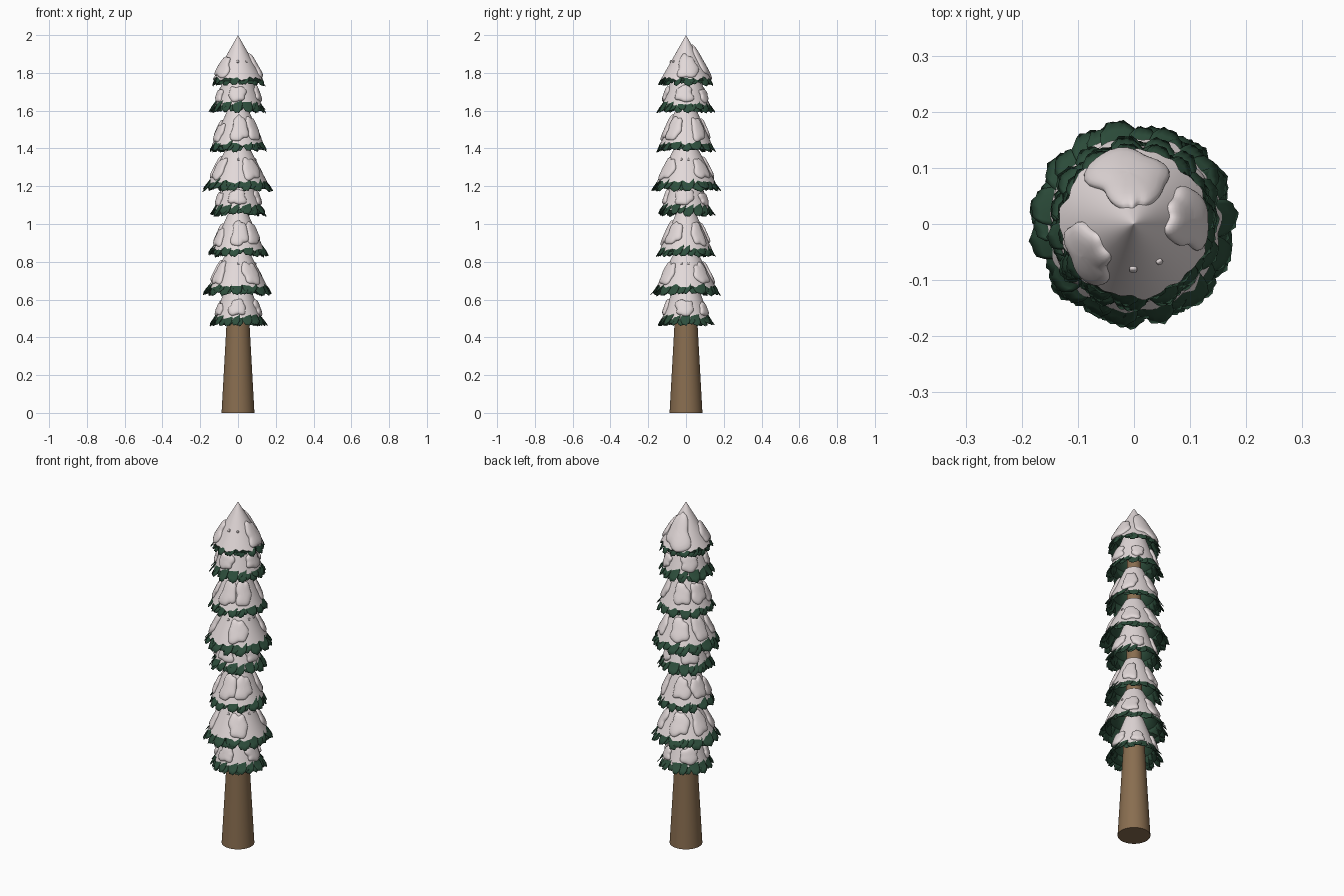
import bpy, math, random

if "Cube" in bpy.data.objects:
    bpy.data.objects.remove(bpy.data.objects["Cube"])
random.seed(7)


def mat(name, col):
    m = bpy.data.materials.new(name)
    m.diffuse_color = (*col, 1)
    m.use_nodes = True
    m.node_tree.nodes["Principled BSDF"].inputs["Base Color"].default_value = m.diffuse_color
    return m


SNOW = mat("snow white", (0.76, 0.69, 0.69))
GREEN = mat("dark pine green", (0.027, 0.078, 0.046))
BARK = mat("bark brown", (0.25, 0.155, 0.08))


def polar(a, r, z):
    return (r * math.cos(a), r * math.sin(a), z)


class Part:
    """Collects grids of points into one mesh object."""
    def __init__(self, name, material):
        self.name, self.material, self.v, self.f = name, material, [], []

    def grid(self, rows, closed=False):
        base, n = len(self.v), len(rows[0])
        for row in rows:
            self.v += row
        for i in range(len(rows) - 1):
            for j in range(n if closed else n - 1):
                k = (j + 1) % n
                self.f.append((base + i * n + j, base + i * n + k,
                               base + (i + 1) * n + k, base + (i + 1) * n + j))

    def cap(self, start, n):
        self.f.append(tuple(range(start + n - 1, start - 1, -1)))

    def build(self, angle=40, thick=0):
        me = bpy.data.meshes.new(self.name)
        me.from_pydata(self.v, [], self.f)
        me.validate()
        me.materials.append(self.material)
        ob = bpy.data.objects.new(self.name, me)
        bpy.context.collection.objects.link(ob)
        if thick:
            mod = ob.modifiers.new("thickness", 'SOLIDIFY')
            mod.thickness = thick
            mod.offset = 0
        bpy.ops.object.select_all(action='DESELECT')
        ob.select_set(True)
        bpy.context.view_layer.objects.active = ob
        bpy.ops.object.shade_smooth_by_angle(angle=math.radians(angle))
        return ob


# Trunk: tapered, continuing inside the hollow tiers
trunk = Part("trunk", BARK)
N = 40
trunk.grid([[polar(math.tau * j / N, r, z) for j in range(N)]
            for r, z in ((0.087, 0), (0.061, 0.47), (0.042, 0.85), (0.036, 1.8))], True)
trunk.cap(0, N)
trunk.build()

# Tier kinds: snow edge radius, slope, tip radius, tip drop below snow edge,
# clumps as (angle, height above edge, half width, half height)
KINDS = {
    "small": (0.126, 0.36, 0.155, 0.042, [
        (268, .06, .045, .042), (355, .06, .05, .042), (135, .06, .05, .045),
        (205, .05, .03, .035), (60, .05, .035, .035)]),
    "medium": (0.137, 0.45, 0.16, 0.042, [
        (275, .085, .042, .07), (205, .06, .04, .05), (322, .085, .045, .06),
        (38, .08, .04, .06), (112, .08, .045, .055), (165, .08, .045, .055)]),
    "large": (0.155, 0.52, 0.187, 0.05, [
        (305, .07, .05, .06), (215, .07, .04, .06), (42, .07, .045, .055),
        (108, .075, .05, .06), (163, .08, .045, .06),
        (272, .12, .006, .006), (8, .12, .006, .006), (345, .12, .006, .006)]),
    "top": (0.131, 0.57, 0.146, 0.04, [
        (95, .09, .062, .095), (5, .065, .055, .06), (212, .06, .055, .055),
        (269, .09, .007, .007), (304, .09, .006, .006)]),
}
TIERS = [("small", 0.455), ("large", 0.62), ("medium", 0.825), ("small", 1.04),
         ("large", 1.172), ("medium", 1.38), ("small", 1.587), ("top", 1.73)]


def skirt(part, zs, rs, slope, zt, rt, n, phase):
    """Ring of overlapping, slightly twisted needle flaps."""
    for i in range(n):
        a0 = math.tau * (i + phase + random.uniform(-.2, .2)) / n
        half = math.pi / n * random.uniform(1.0, 1.3)
        tip = zt + random.uniform(0, 0.014)
        out = rt - random.uniform(0, 0.012)
        zb = zs + 0.035
        rb = rs - slope * 0.035 - 0.004
        skew = random.uniform(-.008, .008)
        rows = []
        for k in range(5):
            v = k / 4
            row = []
            for j in range(9):
                u = j / 4 - 1
                w = v * (1 - 0.32 * abs(u) ** 2.5 + 0.04 * math.sin(9 * u + i))
                r = rb + (out - rb) * (0.75 * w + 0.25 * w * w) + 0.005 * u * v
                row.append(polar(a0 + half * u * (1 - 0.2 * v * v), r,
                                 zb + (tip - zb) * w + skew * u * v))
            rows.append(row)
        part.grid(rows[::-1])


def clump(part, zs, rs, slope, deg, up, w, h):
    """Raised blob of snow lying on the cone."""
    p = [random.uniform(0, math.tau) for _ in range(3)]
    big = 1 if h > 0.02 else 0
    rc = rs - slope * up
    rows = []
    for q in (1.0, 0.985, 0.95, 0.87, 0.7, 0.45, 0.2, 0.0):
        row = []
        for j in range(44):
            t = math.tau * j / 44
            sq = (abs(math.cos(t)) ** 4 + abs(math.sin(t)) ** 4) ** -0.2
            f = sq * (1 + big * (0.07 * math.sin(2 * t + p[0]) + 0.09 * math.sin(3 * t + p[1])
                                 + 0.06 * math.sin(6 * t + p[2]))) * 0.95
            z = max(zs - 0.008, zs + up + h * q * f * math.sin(t))
            a = math.radians(deg) + w * q * f * math.cos(t) / rc
            lift = (0.013 if big else 0.005) * math.sqrt(1 - q ** 6) - (0.002 if q == 1 else 0)
            row.append(polar(a, rs - slope * (z - zs) + lift, z + lift * 0.4))
        rows.append(row)
    part.grid(rows, True)


M = 120
for idx, (kind, zb) in enumerate(TIERS, 1):
    rs, slope, rt, drop, clumps = KINDS[kind]
    zs = zb + drop
    r_top = 0.0005 if kind == "top" else 0.05
    z_top = zs + (rs - r_top) / slope

    # Green needles: hollow inner cone and two layers of flaps
    green = Part("needles_tier_%d" % idx, GREEN)
    green.grid([[polar(math.tau * j / 48, r, z) for j in range(48)] for r, z in
                ((rs - 0.003, zs - 0.012), (max(r_top - 0.007, 0.0003), z_top - 0.004))], True)
    skirt(green, zs, rs, slope, zb, rt, 15, 0)
    skirt(green, zs, rs - 0.006, slope, zb + 0.006, rt - 0.008, 15, 0.5)
    green.build(50, 0.003)

    # Snow cover with a wavy, rolled lower edge
    snow = Part("snow_tier_%d" % idx, SNOW)
    ph = [random.uniform(0, 6) for _ in range(3)]
    wave = [0.005 * math.sin(7 * a + ph[0]) + 0.004 * math.sin(13 * a + ph[1])
            + 0.003 * math.sin(23 * a + ph[2]) for a in (math.tau * j / M for j in range(M))]
    rows = [[polar(math.tau * j / M, rs - slope * wave[j] - 0.006, zs + wave[j] + 0.003)
             for j in range(M)]]
    for k in range(7):
        t = k / 6
        row = []
        for j in range(M):
            z = zs + wave[j] + (z_top - zs - wave[j]) * t
            row.append(polar(math.tau * j / M, rs - slope * (z - zs), z))
        rows.append(row)
    snow.grid(rows, True)
    snow.build()

    # Raised snow clumps
    lumps = Part("snow_clumps_tier_%d" % idx, SNOW)
    for c in clumps:
        clump(lumps, zs, rs, slope, *c)
    lumps.build(50)
